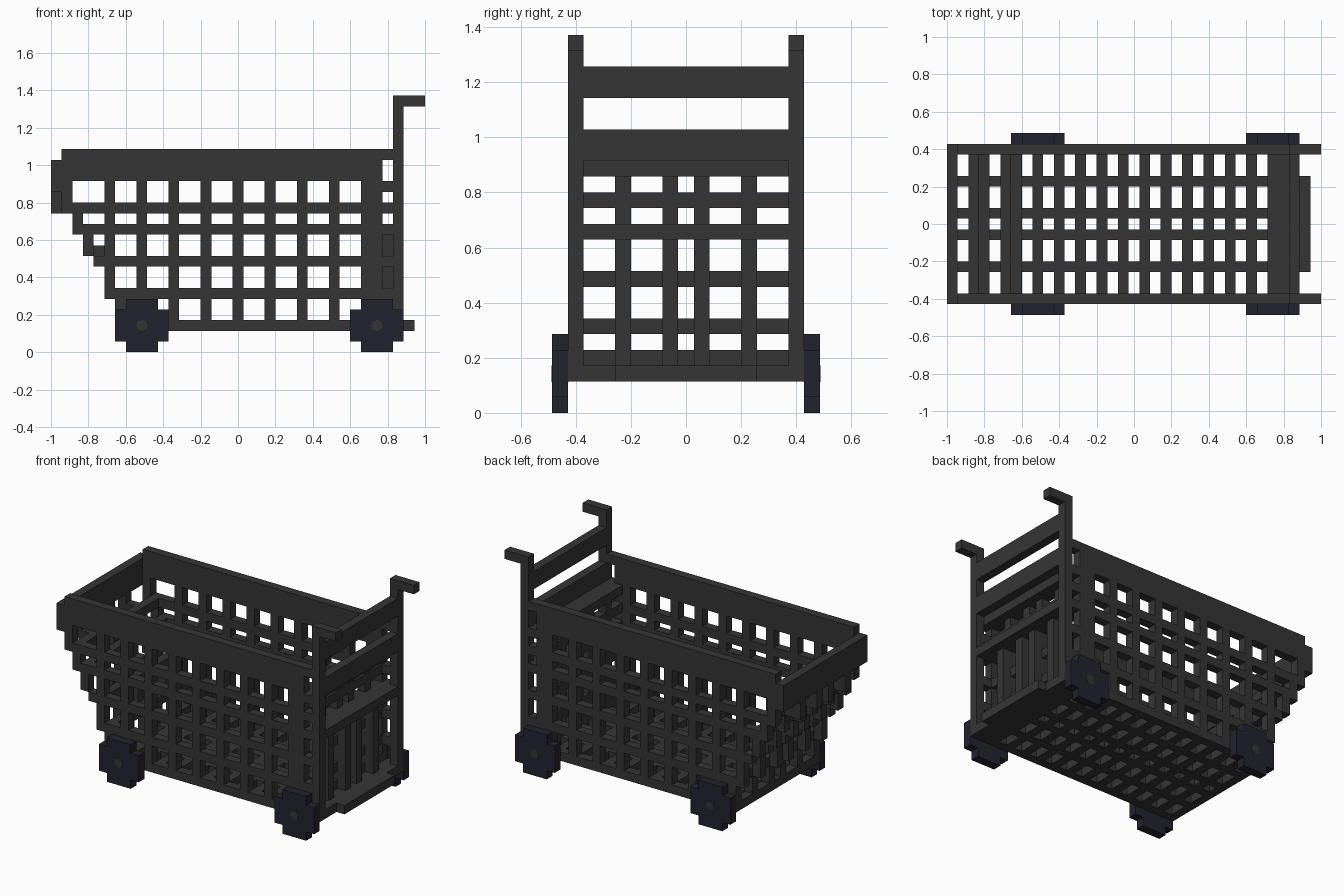
import bpy, bmesh, math
from mathutils import Vector, Matrix

if "Cube" in bpy.data.objects:
    bpy.data.objects.remove(bpy.data.objects["Cube"])

U = 2 / 35                                  # size of one block
ORIGIN = Vector((-1, -8.5 * U, 0))
taken = set()                               # blocks already used by a part


def material(name, rgb):
    m = bpy.data.materials.new(name)
    m.diffuse_color = (*rgb, 1)
    m.use_nodes = True
    m.node_tree.nodes["Principled BSDF"].inputs["Base Color"].default_value = m.diffuse_color
    return m


GREY = material("dark_grey", (0.036, 0.036, 0.036))
NAVY = material("wheel_navy", (0.0165, 0.0165, 0.028))


def bar(i, j, k):
    """Blocks of a straight bar; each argument is an index or an inclusive range."""
    spans = [(a, a) if isinstance(a, int) else a for a in (i, j, k)]
    r = [range(a, b + 1) for a, b in spans]
    return {(x, y, z) for x in r[0] for y in r[1] for z in r[2]}


def part(name, mat, *bars):
    """One object from several bars, outer skin only, flat faces merged."""
    cells = set().union(*bars) - taken
    taken.update(cells)
    bm = bmesh.new()
    verts = {}
    for c in cells:
        for axis in range(3):
            for side in (0, 1):
                n = list(c)
                n[axis] += 2 * side - 1
                if tuple(n) in cells:
                    continue
                b, d = (axis + 1) % 3, (axis + 2) % 3
                quad = []
                for s, t in ((0, 0), (1, 0), (1, 1), (0, 1)):
                    p = list(c)
                    p[axis] += side
                    p[b] += s
                    p[d] += t
                    p = tuple(p)
                    if p not in verts:
                        verts[p] = bm.verts.new(ORIGIN + Vector(p) * U)
                    quad.append(verts[p])
                bm.faces.new(quad if side else quad[::-1])
    bmesh.ops.dissolve_limit(bm, angle_limit=0.01, verts=bm.verts[:], edges=bm.edges[:])
    me = bpy.data.meshes.new(name)
    bm.to_mesh(me)
    bm.free()
    me.materials.append(mat)
    ob = bpy.data.objects.new(name, me)
    bpy.context.collection.objects.link(ob)
    return ob


SLATS = (4, 7, 9, 12)                       # lengthwise slat positions across the cart
INNER = (2, 14)                             # width between the side panels

for side, j in (("near", 1), ("far", 15)):
    # handle upright with its rearward grip
    part(f"{side}_handle", GREY, bar(32, j, (3, 23)), bar((32, 34), j, 23))
    # lattice side panel: top band, rails, posts, stepped nose
    rails = [bar((a, 31), j, k) for a, k in ((1, 13), (2, 11), (4, 8), (5, 5))]
    posts = [bar(i, j, (3 if i > 6 else 5, 15)) for i in range(5, 30, 3)]
    nose = [bar(1, j, (13, 15)), bar(2, j, (11, 13)), bar(3, j, (9, 11)),
            bar(6, j, (3, 5))]
    part(f"{side}_side_panel", GREY,
         bar((1, 30), j, (16, 18)), bar(31, j, 18), bar(31, j, 15),
         bar((29, 30), j, (3, 15)), bar((6, 32), j, 2), *rails, *posts, *nose)

# front panel at the narrow end
part("front_panel", GREY, bar(0, (1, 15), (15, 17)))

# stepped front lattice: slats that follow the nose, plus cross bars
steps = ((0, 13, 14), (1, 13, 13), (2, 11, 13), (3, 9, 11), (4, 8, 9), (5, 5, 8), (6, 3, 5))
part("front_lattice", GREY,
     *[bar(i, j, (a, b)) for i, a, b in steps for j in SLATS],
     *[bar(i, INNER, k) for i, k in ((2, 13), (3, 11), (5, 8), (6, 5))])

# floor grid and rear bumper
part("floor_grid", GREY,
     *[bar((6, 30), j, 2) for j in SLATS],
     *[bar(i, INNER, 2) for i in range(6, 30, 2)],
     bar((30, 32), INNER, 2))
part("rear_bumper", GREY, bar(33, (4, 12), 2))

# rear gate lattice with child seat parts
part("rear_gate", GREY,
     *[bar(30, j, (3, 15)) for j in SLATS],
     *[bar(30, INNER, k) for k in (3, 5, 8, 11, 13)])
part("gate_top_shelf", GREY, bar((30, 31), INNER, 15))
part("gate_ledge", GREY, bar((31, 32), INNER, 11))
part("gate_slats", GREY, *[bar(31, j, (3, 10)) for j in SLATS])

# cross bars between the handle uprights
part("lower_handle_bar", GREY, bar(32, INNER, (16, 17)))
part("upper_handle_bar", GREY, bar(32, INNER, (20, 21)))

# wheels with small round hubs
for end, i in (("front", 6), ("rear", 28)):
    for side, j in (("near", 0), ("far", 16)):
        part(f"{end}_{side}_wheel", NAVY,
             bar((i, i + 4), j, (1, 3)), bar((i + 1, i + 3), j, (0, 4)))
        bm = bmesh.new()
        centre = ORIGIN + Vector((i + 2.5, j + 0.5, 2.5)) * U
        bmesh.ops.create_cone(bm, cap_ends=True, segments=8, radius1=0.03, radius2=0.03,
                              depth=U + 0.004,
                              matrix=Matrix.Translation(centre) @ Matrix.Rotation(math.pi / 2, 4, 'X'))
        me = bpy.data.meshes.new(f"{end}_{side}_hub")
        bm.to_mesh(me)
        bm.free()
        me.materials.append(GREY)
        bpy.context.collection.objects.link(bpy.data.objects.new(me.name, me))
